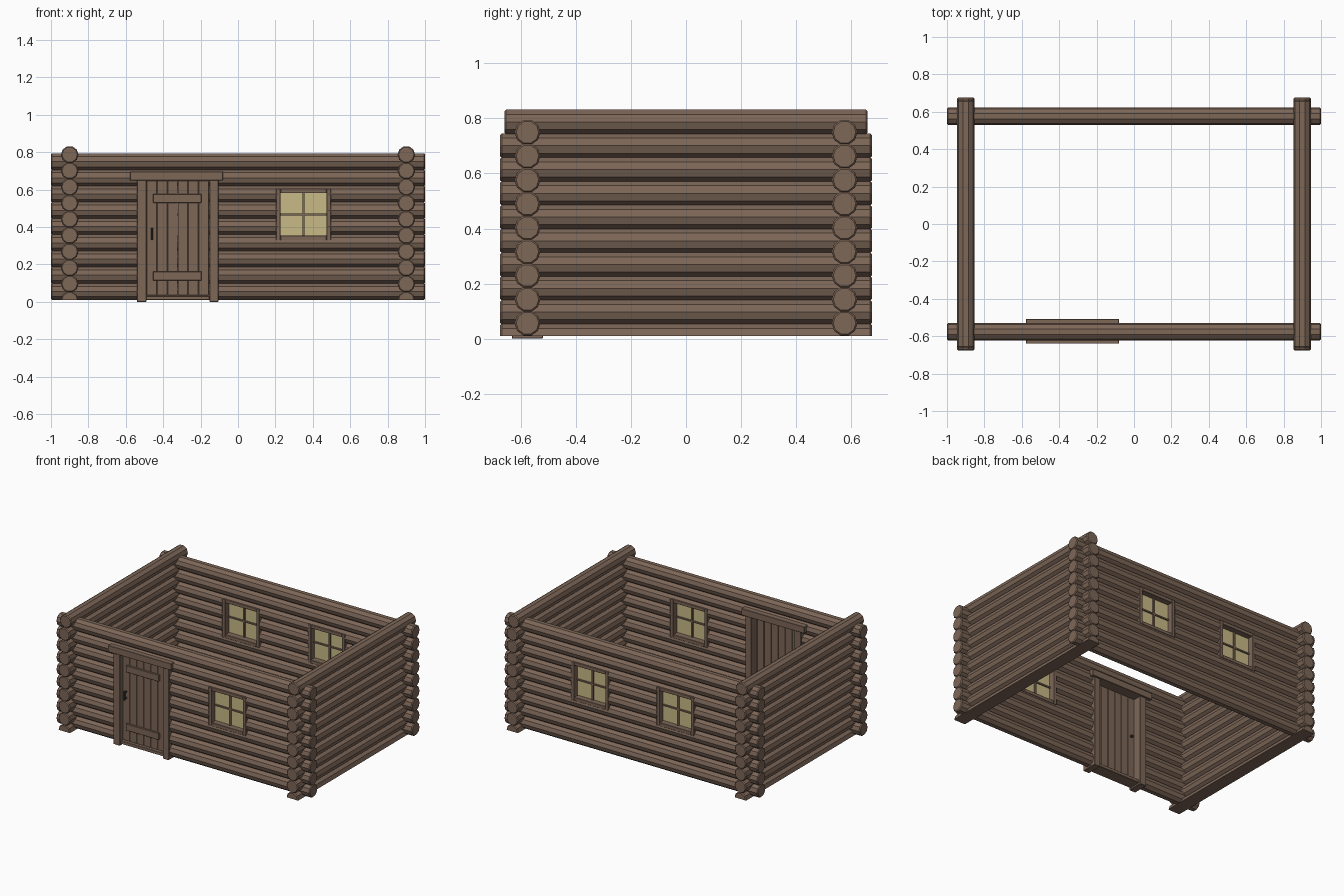
import bpy, bmesh, math
from mathutils import Vector

if "Cube" in bpy.data.objects:
    bpy.data.objects.remove(bpy.data.objects["Cube"])


def material(name, rgb):
    m = bpy.data.materials.new(name)
    m.diffuse_color = (*rgb, 1)
    m.use_nodes = True
    m.node_tree.nodes["Principled BSDF"].inputs["Base Color"].default_value = m.diffuse_color
    return m


WOOD = material("brown wood", (0.205, 0.135, 0.097))
GLASS = material("warm yellow glass", (0.58, 0.49, 0.24))
IRON = material("dark iron", (0.06, 0.045, 0.035))


def finish(bm, name, mat):
    bmesh.ops.recalc_face_normals(bm, faces=bm.faces)
    me = bpy.data.meshes.new(name)
    bm.to_mesh(me)
    bm.free()
    me.materials.append(mat)
    ob = bpy.data.objects.new(name, me)
    bpy.context.collection.objects.link(ob)
    return ob


def box(name, x, y, z, mat=WOOD, bevel=0.002):
    bm = bmesh.new()
    bmesh.ops.create_cube(bm, size=1)
    for v in bm.verts:
        v.co = Vector([(a + b) / 2 + c * (b - a) for c, (a, b) in zip(v.co, (x, y, z))])
    if bevel:
        bmesh.ops.bevel(bm, geom=bm.edges[:], offset=bevel, segments=1, affect='EDGES')
    return finish(bm, name, mat)


def log(name, along_x, offset, z, half_len, half=False, r=0.047):
    """Ten-sided log with chamfered ends; half logs have a flat underside."""
    bm = bmesh.new()
    rings = []
    c = 0.006
    for t, rad in ((-half_len, r - c), (-half_len + c, r), (half_len - c, r), (half_len, r - c)):
        ring = []
        for i in range(6 if half else 10):
            a = math.radians(36 * i)
            side, up = offset + rad * math.cos(a), z + rad * math.sin(a)
            ring.append(bm.verts.new((t, side, up) if along_x else (side, t, up)))
        rings.append(ring)
    for r0, r1 in zip(rings, rings[1:]):
        n = len(r0)
        for i in range(n):
            j = (i + 1) % n
            bm.faces.new((r0[i], r0[j], r1[j], r1[i]))
    bm.faces.new(rings[0])
    bm.faces.new(rings[-1])
    return finish(bm, name, WOOD)


def cut(ob, cutters):
    """Cut openings out of one log and bake the result."""
    for c in cutters:
        m = ob.modifiers.new("opening", 'BOOLEAN')
        m.operation, m.solver, m.object = 'DIFFERENCE', 'EXACT', c
    dg = bpy.context.evaluated_depsgraph_get()
    me = bpy.data.meshes.new_from_object(ob.evaluated_get(dg))
    ob.modifiers.clear()
    ob.data = me


STEP = 0.0867
WY = 0.576
WIN_Z = (0.33, 0.605)
WINDOWS = [(0.35, -1), (0.325, 1), (-0.35, 1)]

# cutters for the door and window openings
openings = {-1: [], 1: []}
c = box("door_cutter", (-0.515, -0.13), (-0.75, -0.4), (-0.1, 0.66), bevel=0)
openings[-1].append((c, 0.66, -0.1))
for wx, s in WINDOWS:
    y = sorted((s * 0.4, s * 0.75))
    c = box("window_cutter", (wx - 0.135, wx + 0.135), y, (0.345, 0.59), bevel=0)
    openings[s].append((c, 0.59, 0.345))

# front and back wall logs
for s, label in ((-1, "front"), (1, "back")):
    for i in range(9):
        z = 0.056 + i * STEP
        ob = log(f"{label}_wall_log", True, s * WY, z, 1.0)
        hits = [c for c, hi, lo in openings[s] if z - 0.045 < hi and z + 0.045 > lo]
        if hits:
            cut(ob, hits)

# side wall logs, resting on a flat-bottomed half log
for s, label in ((-1, "left"), (1, "right")):
    for i in range(10):
        log(f"{label}_wall_log", False, s * 0.9, 0.01 + i * STEP * 0.996,
            0.66 if i == 9 else 0.675, half=(i == 0))

for group in openings.values():
    for c, _, _ in group:
        bpy.data.objects.remove(c)

# windows: frame, cross bars and panes
for wx, s in WINDOWS:
    y = sorted((s * 0.53, s * 0.622))
    x0, x1 = wx - 0.147, wx + 0.147
    z0, z1 = WIN_Z
    w = 0.024
    for x in ((x0, x0 + w), (x1 - w, x1)):
        box("window_jamb", x, y, (z0, z1))
    for z in ((z0, z0 + w), (z1 - w, z1)):
        box("window_rail", (x0 + w, x1 - w), y, z)
    zc = (z0 + z1) / 2
    yb = sorted((s * 0.565, s * 0.59))
    box("window_upright_bar", (wx - 0.006, wx + 0.006), yb, (z0 + w, z1 - w), bevel=0)
    box("window_cross_bar", (x0 + w, x1 - w), yb, (zc - 0.005, zc + 0.005), bevel=0)
    box("window_pane", (x0 + w, x1 - w), sorted((s * 0.574, s * 0.581)),
        (z0 + w, z1 - w), GLASS, 0)

# door frame
for x in ((-0.54, -0.49), (-0.152, -0.105)):
    box("door_jamb", x, (-0.632, -0.52), (0.0, 0.652))
box("door_lintel", (-0.578, -0.08), (-0.64, -0.508), (0.65, 0.697))
box("door_sill", (-0.49, -0.152), (-0.62, -0.53), (0.01, 0.032))

# door leaf of six planks, with two outer battens
for i in range(6):
    x = -0.488 + i * 0.0555
    box("door_plank", (x, x + 0.0545), (-0.602, -0.578), (0.034, 0.648))
for z in ((0.115, 0.162), (0.53, 0.577)):
    box("door_batten", (-0.455, -0.195), (-0.617, -0.601), z)

# handle outside, knob inside
box("door_handle_grip", (-0.465, -0.454), (-0.63, -0.62), (0.33, 0.395), IRON)
for z in (0.335, 0.38):
    box("door_handle_post", (-0.464, -0.455), (-0.622, -0.6), (z, z + 0.01), IRON, 0)
box("door_inner_knob", (-0.467, -0.452), (-0.579, -0.562), (0.355, 0.37), IRON)
